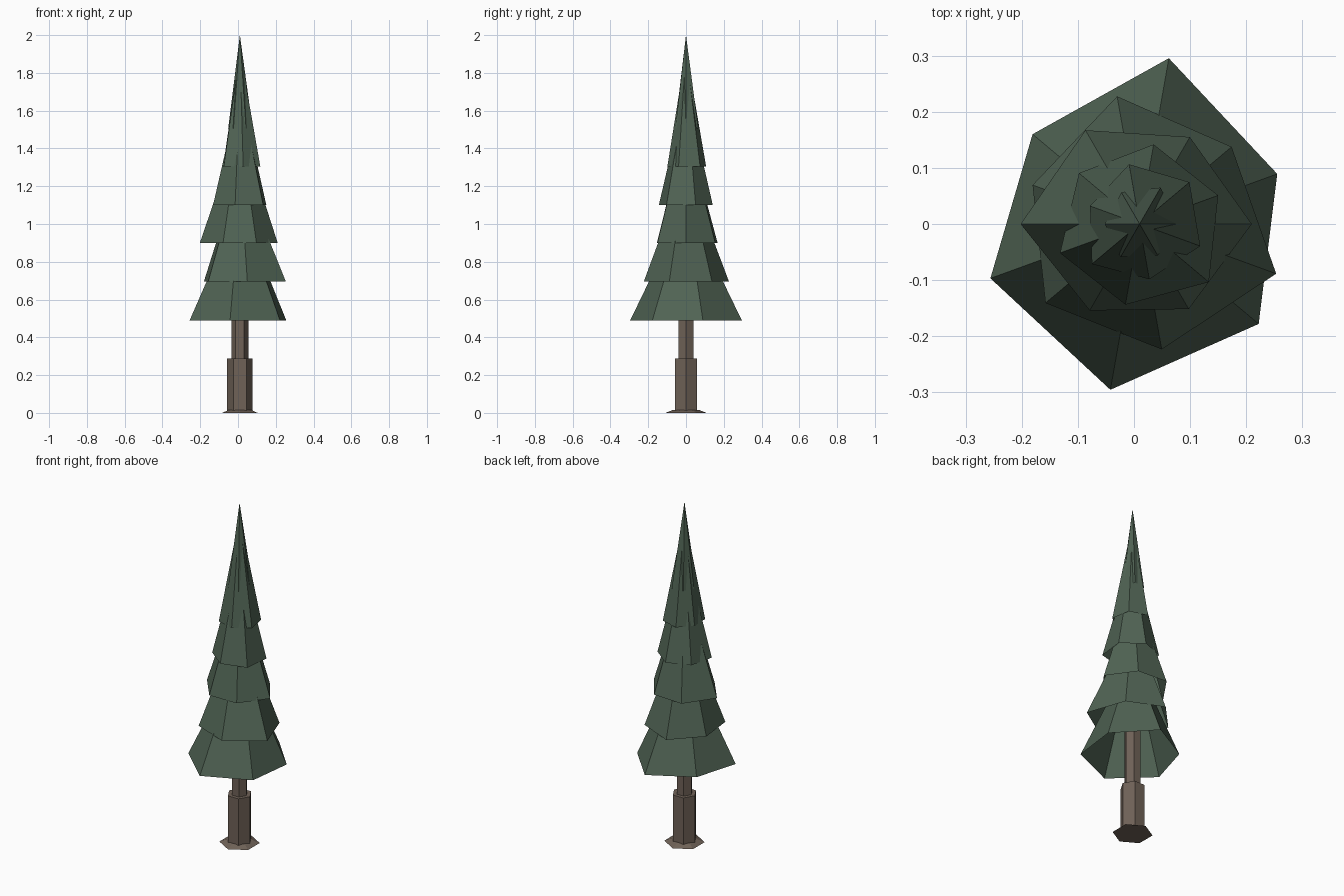
import bpy, bmesh
from math import radians, cos, sin

if "Cube" in bpy.data.objects:
    bpy.data.objects.remove(bpy.data.objects["Cube"])

CX = 0.01  # axis of the tree


def material(name, rgb):
    m = bpy.data.materials.new(name)
    m.diffuse_color = (*rgb, 1)
    m.use_nodes = True
    m.node_tree.nodes["Principled BSDF"].inputs["Base Color"].default_value = m.diffuse_color
    return m


GREEN = material("needles", (0.08, 0.125, 0.088))
BROWN = material("bark", (0.16, 0.122, 0.096))


def make(name, bm, mat):
    bmesh.ops.recalc_face_normals(bm, faces=bm.faces)
    me = bpy.data.meshes.new(name)
    bm.to_mesh(me)
    bm.free()
    me.materials.append(mat)
    ob = bpy.data.objects.new(name, me)
    bpy.context.collection.objects.link(ob)


def ring(bm, radii, start, z):
    n = len(radii)
    return [bm.verts.new((CX + r * cos(radians(start + i * 360 / n)),
                          r * sin(radians(start + i * 360 / n)), z))
            for i, r in enumerate(radii)]


def skirt(name, z, apex, start, radii):
    """Open, uneven six-sided cone."""
    bm = bmesh.new()
    rim = ring(bm, radii, start, z)
    tip = bm.verts.new((CX, 0, apex))
    for i in range(len(rim)):
        bm.faces.new((rim[i], rim[(i + 1) % len(rim)], tip))
    make(name, bm, GREEN)


def prism(name, z0, z1, r0, r1, start):
    """Closed six-sided trunk section."""
    bm = bmesh.new()
    a, b = ring(bm, [r0] * 6, start, z0), ring(bm, [r1] * 6, start, z1)
    for i in range(6):
        j = (i + 1) % 6
        bm.faces.new((a[i], a[j], b[j], b[i]))
    bm.faces.new(a[::-1])
    bm.faces.new(b)
    make(name, bm, BROWN)


# Trunk
prism("root_flare", 0, 0.016, 0.108, 0.068, 30)
prism("lower_trunk", 0.005, 0.287, 0.068, 0.068, 0)
prism("upper_trunk", 0.28, 0.80, 0.045, 0.045, 0)

# Branch tiers, bottom to top: rim height, apex height, start angle, corner radii
tiers = [
    (0.49, 1.10, 20, (0.261, 0.300, 0.249, 0.283, 0.300, 0.277)),
    (0.695, 1.30, 40, (0.214, 0.231, 0.203, 0.219, 0.227, 0.259)),
    (0.90, 1.52, 0, (0.200, 0.179, 0.193, 0.212, 0.178, 0.175)),
    (1.10, 1.72, 20, (0.149, 0.144, 0.141, 0.151, 0.146, 0.161)),
    (1.305, 1.92, 40, (0.116, 0.108, 0.094, 0.111, 0.100, 0.115)),
    (1.505, 2.00, 0, (0.068, 0.075, 0.065, 0.062, 0.068, 0.065)),
]
for i, t in enumerate(tiers):
    skirt(f"branch_tier_{i + 1}", *t)
